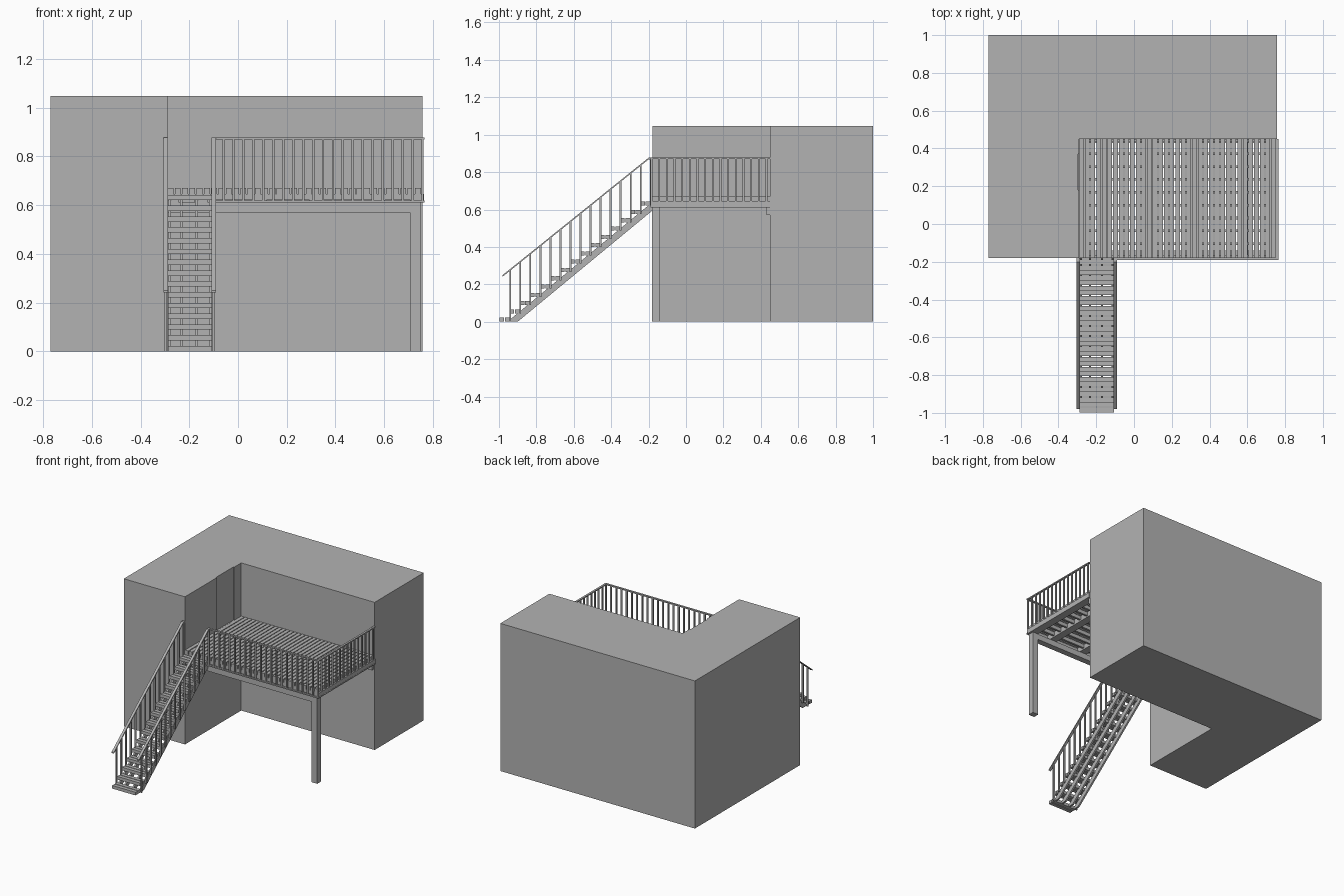
import bpy, bmesh
from mathutils import Vector

cube = bpy.data.objects.get("Cube")
if cube:
    bpy.data.objects.remove(cube, do_unlink=True)

grey = bpy.data.materials.new("plain_grey")
grey.use_nodes = True
grey.diffuse_color = (0.45, 0.45, 0.45, 1)
grey.node_tree.nodes["Principled BSDF"].inputs["Base Color"].default_value = grey.diffuse_color


def finish(name, bm):
    bmesh.ops.recalc_face_normals(bm, faces=bm.faces)
    mesh = bpy.data.meshes.new(name)
    bm.to_mesh(mesh)
    bm.free()
    mesh.materials.append(grey)
    ob = bpy.data.objects.new(name, mesh)
    bpy.context.collection.objects.link(ob)
    return ob


def prism(bm, points, offset):
    """Extrude a closed outline along an offset vector."""
    face = bm.faces.new([bm.verts.new(p) for p in points])
    ext = bmesh.ops.extrude_face_region(bm, geom=[face])
    verts = [v for v in ext["geom"] if isinstance(v, bmesh.types.BMVert)]
    bmesh.ops.translate(bm, verts=verts, vec=Vector(offset))


def box(bm, x, y, z):
    a, b = y
    prism(bm, [(x[0], a, z[0]), (x[1], a, z[0]), (x[1], b, z[0]), (x[0], b, z[0])],
          (0, 0, z[1] - z[0]))


def boxes(name, items):
    bm = bmesh.new()
    for x, y, z in items:
        box(bm, x, y, z)
    return finish(name, bm)


def around(c, width):
    return (c - width / 2, c + width / 2)


def spread(a, b, n):
    return [a + (b - a) * i / (n - 1) for i in range(n)]


LEFT, RIGHT, FRONT, WALL, BACK, TOP = -0.77, 0.757, -0.18, 0.45, 1.0, 1.047
INNER = -0.29                     # side wall next to the deck
BEAM, SILL, BOARD, FLOOR, RAIL = 0.57, 0.61, 0.645, 0.67, 0.877

# L-shaped building with a shallow doorway recess
bm = bmesh.new()
prism(bm, [(LEFT, FRONT, 0), (INNER, FRONT, 0), (INNER, WALL, 0),
           (RIGHT, WALL, 0), (RIGHT, BACK, 0), (LEFT, BACK, 0)], (0, 0, TOP))
building = finish("building", bm)
cutter = boxes("doorway_cutter", [((INNER - 0.006, 0), (0.18, 0.37), (FLOOR, 1.1))])
cutter.hide_render = True
cutter.hide_viewport = True
cut = building.modifiers.new("doorway", 'BOOLEAN')
cut.operation = 'DIFFERENCE'
cut.object = cutter

# Deck structure
boxes("deck_post", [((0.705, 0.75), (-0.183, -0.14), (0, SILL))])
boxes("front_beam", [((INNER, 0.75), (-0.183, -0.14), (BEAM, SILL))])
boxes("wall_ledger", [((INNER, 0.75), (0.43, WALL), (BEAM, SILL))])
boxes("deck_bearers", [(around(c, 0.055), (-0.18, WALL), (SILL, BOARD))
                       for c in (-0.27, -0.15, 0.09, 0.32, 0.575, 0.735)])
boxes("deck_joists", [((INNER, 0.75), around(c, 0.014), (SILL + 0.01, BOARD))
                      for c in spread(-0.172, 0.44, 10)])
boxes("deck_boards", [(around(c, 0.024), (-0.18, WALL), (BOARD, FLOOR))
                      for c in spread(INNER + 0.013, 0.738, 35)])

# Deck railing along the front and the open side
bars = [(around(x, 0.01), around(-0.184, 0.009), (SILL, RAIL))
        for x in spread(-0.1, 0.757, 22)]
bars += [(around(0.757, 0.009), around(y, 0.01), (SILL, RAIL))
         for y in spread(-0.184, 0.43, 16)]
boxes("deck_balusters", bars)
boxes("deck_rails", [item for z in (RAIL - 0.003, SILL + 0.004) for item in (
    ((-0.108, 0.765), around(-0.184, 0.014), around(z, 0.008)),
    (around(0.757, 0.014), (-0.19, WALL), around(z, 0.008)))])

# Staircase
STEPS, RUN, RISE, THICK = 15, 0.0537, 0.0443, 0.022
STAIR = (-0.288, -0.106)
slope = RISE / RUN
treads = []
for i in range(STEPS):
    y, z = -0.998 + i * RUN, i * RISE
    for start in (y, y + 0.031):
        treads.append((STAIR, (start, start + 0.026), (z, z + THICK)))
boxes("stair_treads", treads)

# Sloped stringers below the treads
bm = bmesh.new()
end = -0.183
for x in (-0.286, -0.239, -0.176, -0.120):
    prism(bm, [(x, -0.955, 0), (x, -0.9, 0), (x, end, slope * (end + 0.9)),
               (x, end, slope * (end + 0.955))], (0.012, 0, 0))
finish("stair_stringers", bm)

# Stair railings on both sides
low, high = Vector((0, -0.98, 0.25)), Vector((0, -0.2, RAIL))


def rail_height(y):
    return low.z + (high.z - low.z) * (y - low.y) / (high.y - low.y)


for side, x in (("right", -0.296), ("left", -0.099)):
    bm = bmesh.new()
    for i in range(STEPS):
        y = -0.94 + i * RUN
        box(bm, around(x, 0.01), around(y, 0.01),
            (i * RISE, min(rail_height(y), RAIL) - 0.004))
    finish(side + "_stair_balusters", bm)
    bm = bmesh.new()
    drop = Vector((0, 0, 0.009))
    edge = Vector((x - 0.009, 0, 0))
    prism(bm, [edge + low, edge + high, edge + Vector((0, FRONT, RAIL)),
               edge + Vector((0, FRONT, RAIL)) - drop, edge + high - drop,
               edge + low - drop], (0.018, 0, 0))
    finish(side + "_stair_rail", bm)
